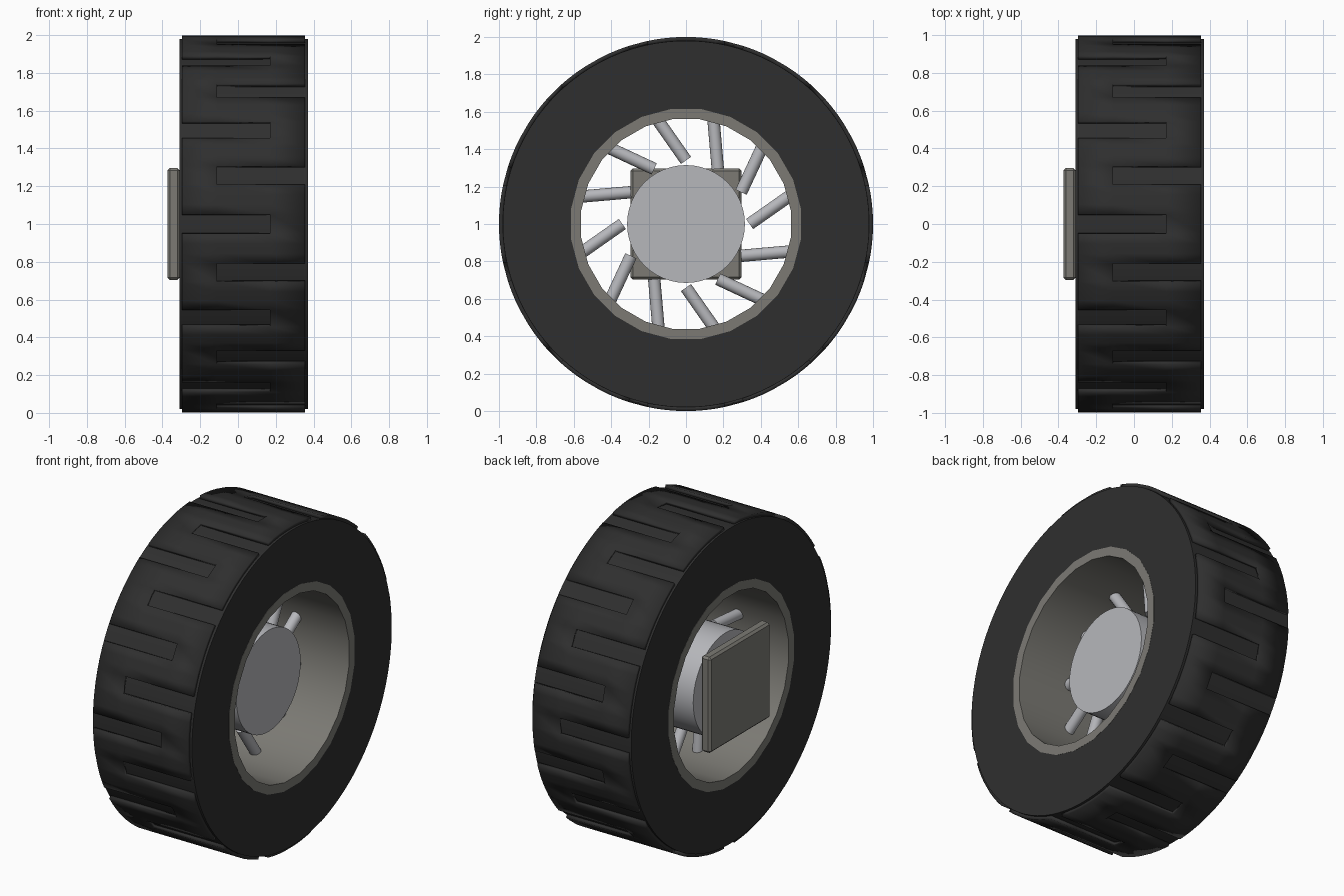
import bpy, bmesh
from math import sin, cos, pi, radians
from mathutils import Vector, Matrix

cube = bpy.data.objects.get("Cube")
if cube:
    bpy.data.objects.remove(cube)

CENTRE = Vector((0, 0, 1))
X0, X1 = -0.31, 0.37


def material(name, rgb):
    m = bpy.data.materials.new(name)
    m.use_nodes = True
    m.diffuse_color = (*rgb, 1)
    m.node_tree.nodes["Principled BSDF"].inputs["Base Color"].default_value = (*rgb, 1)
    return m


rubber = material("black rubber", (0.028, 0.028, 0.028))
rim_grey = material("warm grey", (0.2, 0.195, 0.175))
steel = material("light steel", (0.47, 0.475, 0.5))


def finish(name, bm, mat, smooth=True):
    bmesh.ops.recalc_face_normals(bm, faces=bm.faces)
    mesh = bpy.data.meshes.new(name)
    bm.to_mesh(mesh)
    bm.free()
    mesh.materials.append(mat)
    obj = bpy.data.objects.new(name, mesh)
    bpy.context.collection.objects.link(obj)
    if smooth:
        bpy.ops.object.select_all(action="DESELECT")
        obj.select_set(True)
        bpy.context.view_layer.objects.active = obj
        bpy.ops.object.shade_smooth_by_angle(angle=radians(30))
    return obj


def on_wheel(x, r, a):
    return CENTRE + Vector((x, r * cos(a), r * sin(a)))


def lathe(name, profile, sides, mat):
    """Revolve a closed (x, radius) profile around the axle."""
    bm = bmesh.new()
    rings = [[bm.verts.new(on_wheel(x, r, pi / 2 + 2 * pi * (i + 0.5) / sides)) for x, r in profile]
             for i in range(sides)]
    n = len(profile)
    for i, a in enumerate(rings):
        b = rings[(i + 1) % sides]
        for j in range(n):
            k = (j + 1) % n
            bm.faces.new((a[j], a[k], b[k], b[j]))
    return finish(name, bm, mat)


def tube(name, r_in, r_out, sides, mat):
    return lathe(name, [(X0, r_in), (X1, r_in), (X1, r_out), (X0, r_out)], sides, mat)


# Tyre carcass and rim
tube("tyre_body", 0.6, 0.98, 96, rubber)
rim = lathe("rim", [(X0 - 0.001, 0.565), (X1 + 0.001, 0.565),
                    (X1 + 0.001, 0.62), (X0 - 0.001, 0.62)], 24, rim_grey)

# Tread skin: grooves alternate between the two edges
xs = [-0.297, -0.11, 0.17, 0.355]
half = 0.05
sector = 2 * pi / 24
angles, is_groove = [], []
for k in range(24):
    start = k * sector
    angles.append(start - half)
    is_groove.append(True)
    gap = sector - 2 * half
    for j in range(3):
        angles.append(start + half + gap * j / 3)
        is_groove.append(False)
bm = bmesh.new()
grid = [[bm.verts.new(on_wheel(x, 1.0, a)) for x in xs] for a in angles]
for i, row in enumerate(grid):
    nxt = grid[(i + 1) % len(grid)]
    cut = ((0, 1) if (i // 4) % 2 == 0 else (1, 2)) if is_groove[i] else ()
    for j in range(3):
        if j not in cut:
            bm.faces.new((row[j], row[j + 1], nxt[j + 1], nxt[j]))
tread = finish("tread", bm, rubber)
solid = tread.modifiers.new("thickness", "SOLIDIFY")
solid.thickness = 0.022
solid.offset = -1


def rod(name, p, q, radius, sides, mat):
    bm = bmesh.new()
    d = q - p
    turn = d.to_track_quat("Z", "Y").to_matrix().to_4x4()
    bmesh.ops.create_cone(bm, cap_ends=True, segments=sides, radius1=radius, radius2=radius,
                          depth=d.length, matrix=Matrix.Translation((p + q) / 2) @ turn)
    return finish(name, bm, mat)


# Hub drum
rod("hub", CENTRE + Vector((-0.27, 0, 0)), CENTRE + Vector((0.21, 0, 0)), 0.315, 48, steel)

# Slanted spokes
for i in range(12):
    a = i * pi / 6
    inner = on_wheel(0.02, 0.34, a)
    lean = a + radians(35)
    outer = inner + 0.26 * Vector((0, cos(lean), sin(lean)))
    rod(f"spoke_{i + 1}", inner, outer, 0.033, 16, steel)

# Square mounting plate
bm = bmesh.new()
bmesh.ops.create_cube(bm, size=1, matrix=Matrix.Translation(CENTRE + Vector((-0.341, 0, 0)))
                      @ Matrix.Diagonal((0.065, 0.595, 0.595, 1)))
plate = finish("mounting_plate", bm, rim_grey, False)
bevel = plate.modifiers.new("edge", "BEVEL")
bevel.width = 0.013
bevel.segments = 1
